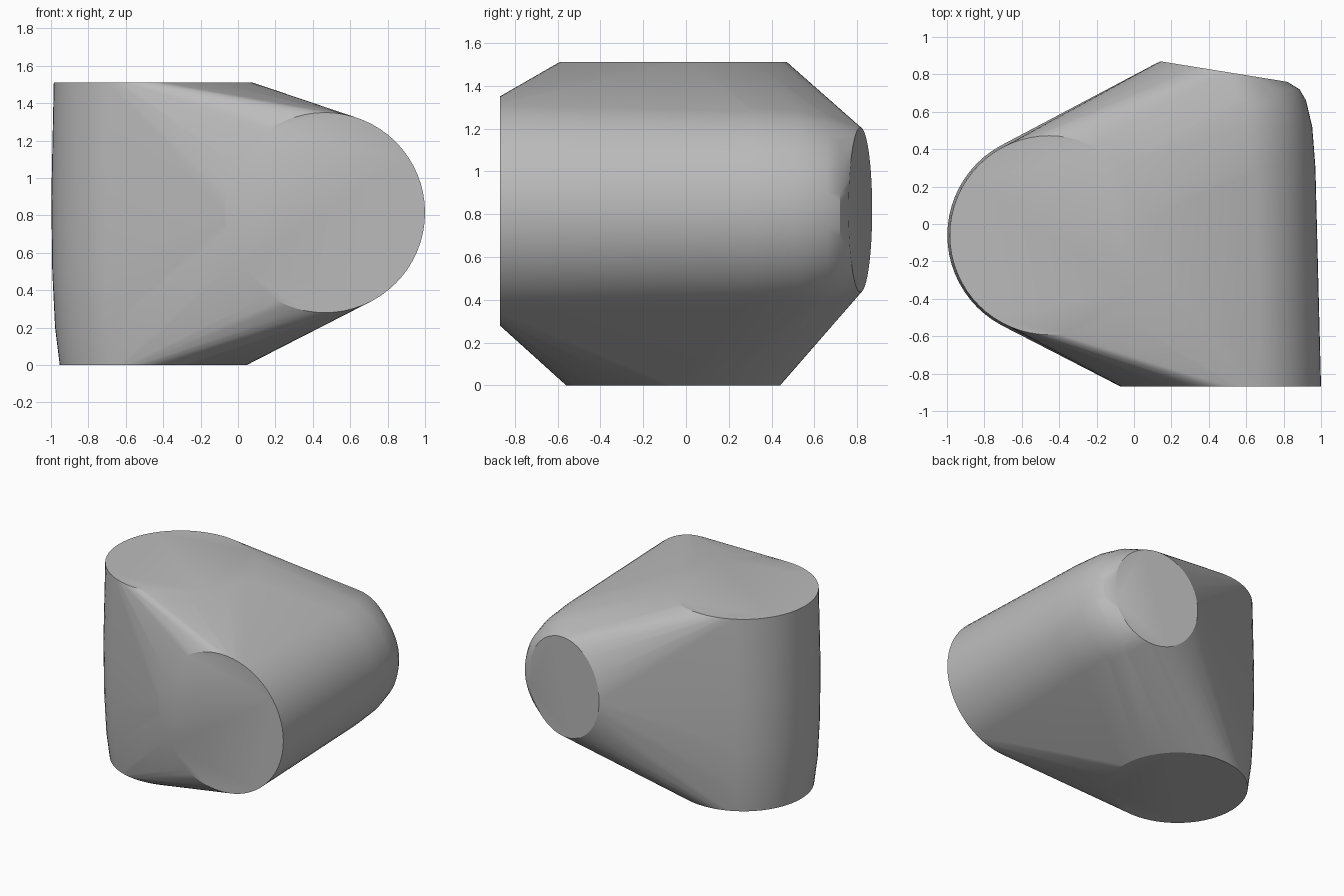
import bpy, bmesh, math
from mathutils import Vector

cube = bpy.data.objects.get("Cube")
if cube:
    bpy.data.objects.remove(cube, do_unlink=True)

SIDES = 64

grey = bpy.data.materials.new("plain_grey")
grey.use_nodes = True
colour = (0.5, 0.5, 0.5, 1)
grey.diffuse_color = colour
grey.node_tree.nodes["Principled BSDF"].inputs["Base Color"].default_value = colour


def ring(bm, centre, u, v):
    """Add a loop of points spanned by two radius vectors."""
    for i in range(SIDES):
        a = math.tau * i / SIDES
        bm.verts.new(Vector(centre) + Vector(u) * math.cos(a) + Vector(v) * math.sin(a))


bm = bmesh.new()

# Upright drum: height and radius, slightly barrelled towards the base
for z, r in [(0, 0.5), (0.2, 0.525), (0.5, 0.54), (0.9, 0.545), (1.51, 0.532)]:
    ring(bm, (-0.453, -0.06, z), (r, 0, 0), (0, r, 0))

# Lying drum: depth and radius, tapering and rounding at the back
for y, r in [(-0.87, 0.535), (0.3, 0.505), (0.52, 0.488), (0.66, 0.455), (0.72, 0.42)]:
    ring(bm, (0.465, y, 0.815), (r, 0, 0), (0, 0, r))

# Tilted flat cap at the back of the lying drum
ring(bm, (0.48, 0.815, 0.82), (0.34, -0.055, 0), (0, 0, 0.385))

# One taut skin stretched over both drums
hull = bmesh.ops.convex_hull(bm, input=bm.verts[:])
loose = {g for g in hull["geom_interior"] + hull["geom_unused"]
         if isinstance(g, bmesh.types.BMVert) and g.is_valid}
bmesh.ops.delete(bm, geom=list(loose), context='VERTS')
bmesh.ops.dissolve_limit(bm, angle_limit=math.radians(0.3),
                         verts=bm.verts[:], edges=bm.edges[:])
bmesh.ops.recalc_face_normals(bm, faces=bm.faces[:])

mesh = bpy.data.meshes.new("crossed_drum_body")
bm.to_mesh(mesh)
bm.free()
mesh.materials.append(grey)
body = bpy.data.objects.new("crossed_drum_body", mesh)
bpy.context.collection.objects.link(body)

# Smooth skin with crisp disc rims
bpy.ops.object.select_all(action='DESELECT')
body.select_set(True)
bpy.context.view_layer.objects.active = body
bpy.ops.object.shade_smooth_by_angle(angle=math.radians(25))
